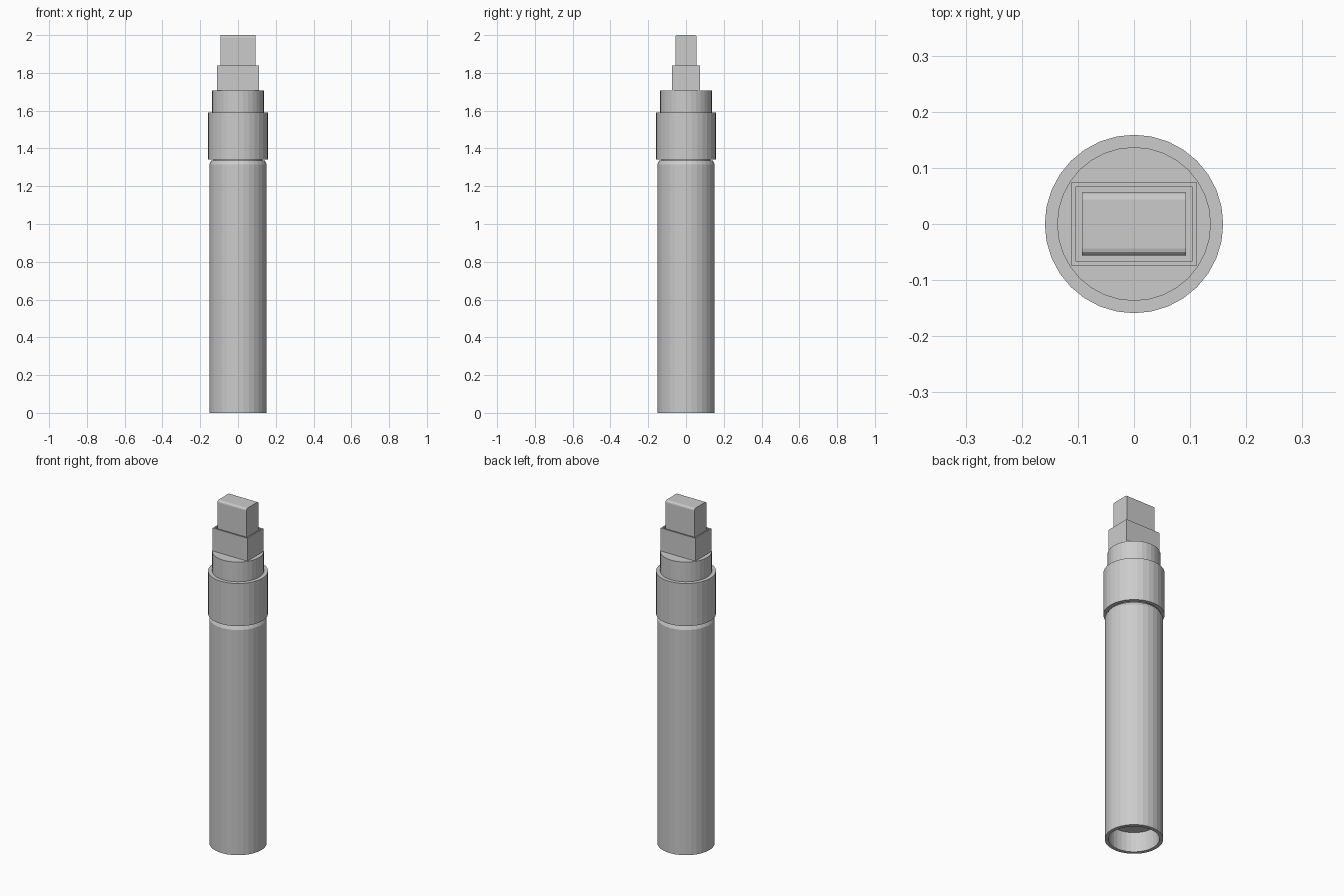
import bpy, bmesh
from math import cos, sin, pi

if "Cube" in bpy.data.objects:
    bpy.data.objects.remove(bpy.data.objects["Cube"])

SIDES = 32


def finish(name, bm):
    bmesh.ops.recalc_face_normals(bm, faces=bm.faces)
    mesh = bpy.data.meshes.new(name)
    bm.to_mesh(mesh)
    bm.free()
    obj = bpy.data.objects.new(name, mesh)
    bpy.context.collection.objects.link(obj)
    return obj


def lathe(name, profile):
    """Flat-faced turned solid from (radius, z) points; both ends are capped."""
    bm = bmesh.new()
    rings = [[bm.verts.new((r * cos(2 * pi * i / SIDES), r * sin(2 * pi * i / SIDES), z))
              for i in range(SIDES)] for r, z in profile]
    for a, b in zip(rings, rings[1:]):
        for i in range(SIDES):
            j = (i + 1) % SIDES
            bm.faces.new((a[i], a[j], b[j], b[i]))
    bm.faces.new(rings[0])
    bm.faces.new(rings[-1])
    return finish(name, bm)


def box(half_x, half_y, z0, z1):
    bm = bmesh.new()
    bmesh.ops.create_cube(bm, size=1)
    for v in bm.verts:
        v.co = (v.co.x * 2 * half_x, v.co.y * 2 * half_y, z1 if v.co.z > 0 else z0)
    return bm


def top_faces(bm):
    return [f for f in bm.faces if f.calc_center_median().z > max(v.co.z for v in bm.verts) - 1e-4]


# Barrel: open recess in the bottom end, chamfered shoulder on top
lathe("barrel", [(0.132, 0.115), (0.132, 0), (0.152, 0), (0.152, 1.316), (0.142, 1.336)])

# Collar: wide grip ring with a hollow underside sitting over the barrel
lathe("collar", [(0.138, 1.36), (0.138, 1.342), (0.159, 1.342), (0.159, 1.591)])
lathe("collar_core", [(0.13, 1.33), (0.13, 1.365)])

# Neck
lathe("neck", [(0.137, 1.585), (0.137, 1.706)])

# Nib holder: rectangular socket with a thin rim
bm = box(0.112, 0.074, 1.70, 1.84)
bmesh.ops.inset_region(bm, faces=top_faces(bm), thickness=0.0115)
inner = min(top_faces(bm), key=lambda f: max(abs(v.co.x) for v in f.verts))
floor = bmesh.ops.extrude_face_region(bm, geom=[inner])["geom"]
bmesh.ops.translate(bm, verts=[g for g in floor if isinstance(g, bmesh.types.BMVert)],
                    vec=(0, 0, -0.1))
if inner.is_valid:
    bmesh.ops.delete(bm, geom=[inner], context='FACES_ONLY')
finish("nib_holder", bm)

# Nib: felt block, long top edges rounded
bm = box(0.093, 0.056, 1.735, 2.0)
long_edges = [e for e in bm.edges if all(v.co.z > 1.9 for v in e.verts)
              and abs(e.verts[0].co.x - e.verts[1].co.x) > 0.1]
bmesh.ops.bevel(bm, geom=long_edges, offset=0.012, segments=3, profile=0.5, affect='EDGES')
finish("nib", bm)
